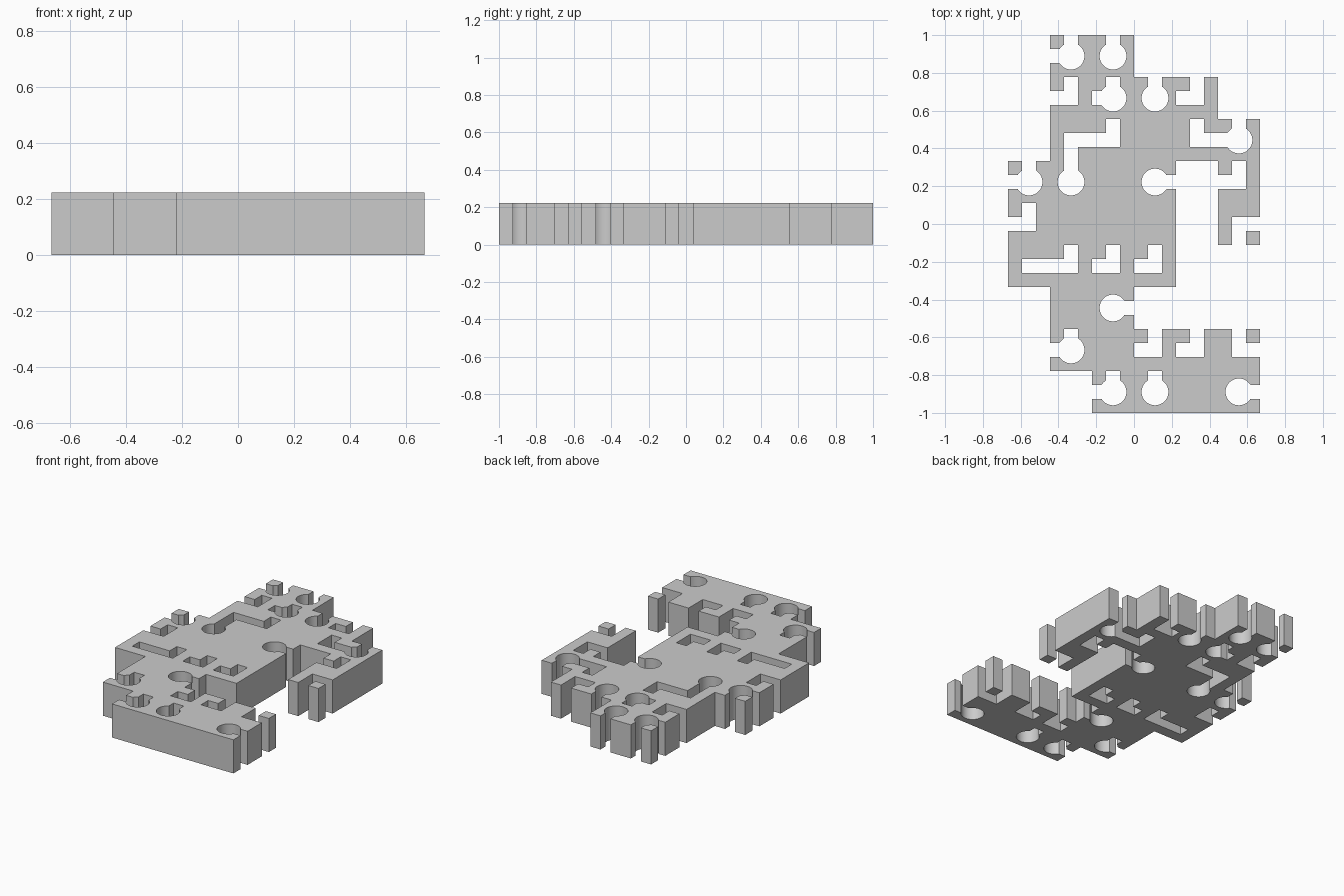
import bpy, bmesh, math

if "Cube" in bpy.data.objects:
    bpy.data.objects.remove(bpy.data.objects["Cube"])

T = 2 / 9            # tile size and slab height
H = T / 2
S = T / 6            # half corridor width
R = 0.071            # round chamber radius
ANGLE = {'E': 0, 'N': 90, 'W': 180, 'S': 270}

# Tile map, back row first: '.' empty, 'F' solid, letters = corridor exits,
# 'o' = round chamber in the middle instead of a square bend
LAYOUT = """
.   NWo No  .   .   .
.   NW  NWo No  NW  .
.   ES  NW  F   NE  NWo
NWo No  F   Eo  .   NW
NW  F   F   F   .   ES
E   NW  NW  NW  .   .
.   F   Eo  .   .   .
.   NWo F   NW  NW  NE
.   .   NWo No  F   Eo
"""


def polar(deg, r):
    a = math.radians(deg)
    return (r * math.cos(a), r * math.sin(a))


def mouth(deg, side):
    """Point where a corridor wall meets the tile edge."""
    return polar(deg + math.degrees(math.atan2(side * S, H)), math.hypot(H, S))


def outlines(code):
    """Solid wall pieces of one tile, each a closed 2D outline."""
    if code == 'F':
        return [[polar(45 + 90 * k, H * math.sqrt(2)) for k in range(4)]]
    exits = sorted(ANGLE[c] for c in code if c in ANGLE)
    pieces = []
    for i, a in enumerate(exits):
        b = exits[i + 1] if i + 1 < len(exits) else exits[0] + 360
        pts = [mouth(a, 1)]
        pts += [polar(d, H * math.sqrt(2)) for d in range(a + 45, b, 90)]
        pts.append(mouth(b, -1))
        if 'o' in code:
            lip = math.degrees(math.asin(S / R))
            start, end = b - lip, a + lip
            n = max(4, round((start - end) / 9))
            pts += [polar(start + (end - start) * k / n, R) for k in range(n + 1)]
        else:
            pts += [polar(d, S * math.sqrt(2)) for d in range(b - 45, a, -90)]
        pieces.append(pts)
    return pieces


def make_tile(name, code, cx, cy):
    bm = bmesh.new()
    for pts in outlines(code):
        face = bm.faces.new([bm.verts.new((cx + x, cy + y, 0)) for x, y in pts])
        new = bmesh.ops.extrude_face_region(bm, geom=[face])['geom']
        bmesh.ops.translate(bm, vec=(0, 0, T),
                            verts=[g for g in new if isinstance(g, bmesh.types.BMVert)])
    # tidy caps so the concave outlines fill cleanly
    bmesh.ops.recalc_face_normals(bm, faces=bm.faces)
    bmesh.ops.triangulate(bm, faces=[f for f in bm.faces if len(f.verts) > 4])
    mesh = bpy.data.meshes.new(name)
    bm.to_mesh(mesh)
    bm.free()
    obj = bpy.data.objects.new(name, mesh)
    bpy.context.collection.objects.link(obj)
    if 'o' in code:
        bpy.ops.object.select_all(action='DESELECT')
        obj.select_set(True)
        bpy.context.view_layer.objects.active = obj
        bpy.ops.object.shade_smooth_by_angle(angle=math.radians(25))


# Lay out the maze tiles
for row, line in enumerate(LAYOUT.strip().splitlines()):
    for col, code in enumerate(line.split()):
        if code != '.':
            kind = 'solid' if code == 'F' else 'chamber' if 'o' in code else 'corridor'
            make_tile(f"{kind}_tile_{row}_{col}", code, (col - 2.5) * T, (4 - row) * T)
